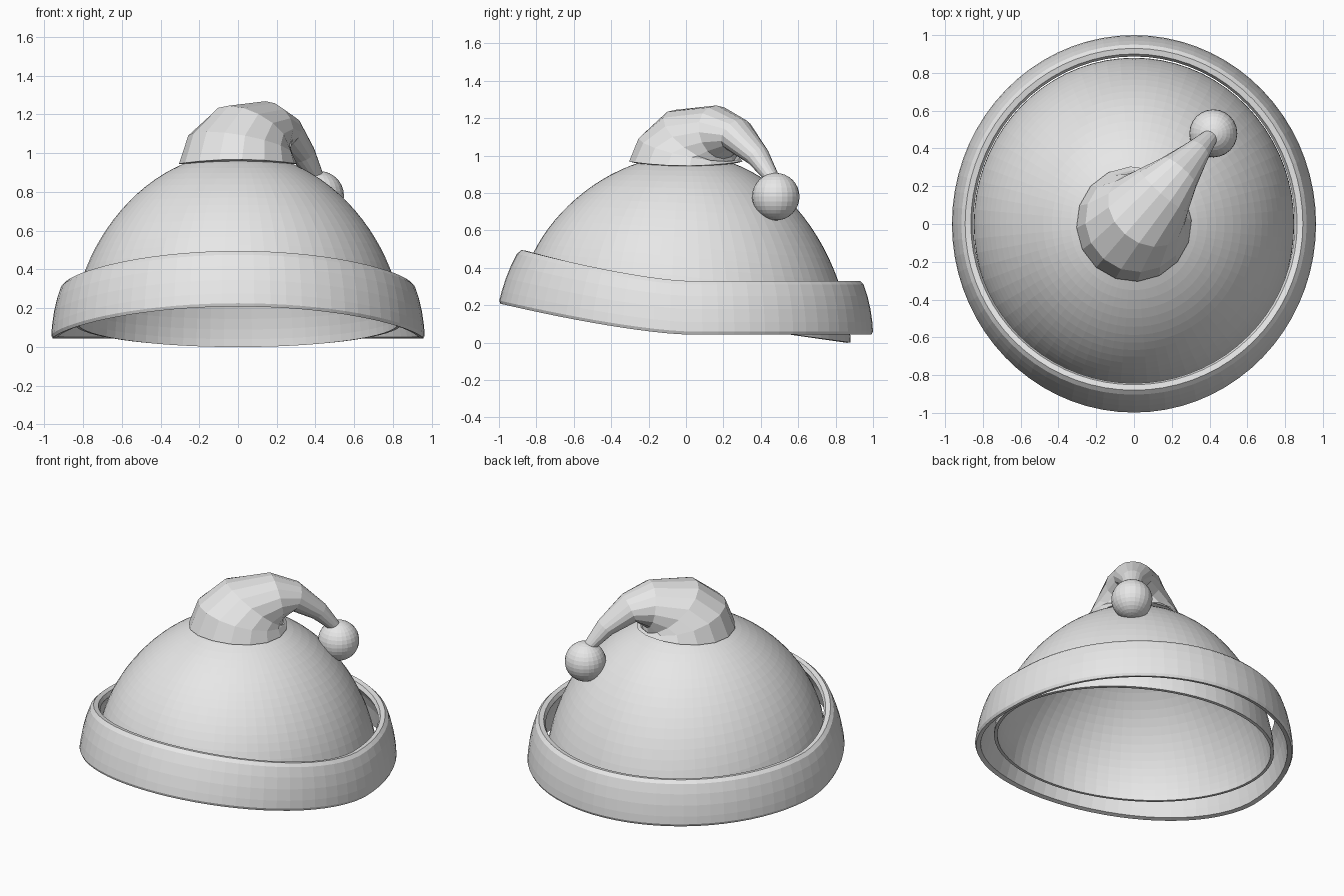
import bpy, bmesh, math
from mathutils import Vector

if "Cube" in bpy.data.objects:
    bpy.data.objects.remove(bpy.data.objects["Cube"])

mat = bpy.data.materials.new("light grey")
mat.diffuse_color = (0.8, 0.8, 0.8, 1)
mat.use_nodes = True
mat.node_tree.nodes["Principled BSDF"].inputs["Base Color"].default_value = mat.diffuse_color


def loft(name, rings, close_rings=False, cap_last=False):
    """Skin a list of closed rings of points with quads."""
    bm = bmesh.new()
    vs = [[bm.verts.new(p) for p in ring] for ring in rings]
    n = len(vs[0])
    pairs = list(zip(vs, vs[1:]))
    if close_rings:
        pairs.append((vs[-1], vs[0]))
    for a, b in pairs:
        for i in range(n):
            j = (i + 1) % n
            bm.faces.new((a[i], a[j], b[j], b[i]))
    if cap_last:
        bm.faces.new(vs[-1])
    bmesh.ops.recalc_face_normals(bm, faces=bm.faces)
    me = bpy.data.meshes.new(name)
    bm.to_mesh(me)
    bm.free()
    me.materials.append(mat)
    ob = bpy.data.objects.new(name, me)
    bpy.context.collection.objects.link(ob)
    return ob


def angles(n):
    return [2 * math.pi * i / n for i in range(n)]


# Dome: squashed half ellipsoid whose open base tilts down to the back
def dome_ring(a):
    r, t = math.cos(a), math.sin(a) ** 1.17
    ring = []
    for th in angles(72):
        y = 0.88 * r * math.sin(th)
        ring.append((0.848 * r * math.cos(th), y, 0.123 + 0.88 * t - 0.14 * y * (1 - t)))
    return ring


dome = loft("hat_dome", [dome_ring(math.radians(3.7 * k)) for k in range(24)], cap_last=True)
shell = dome.modifiers.new("shell", 'SOLIDIFY')
shell.thickness = 0.02
shell.offset = -1

# Brim: hollow band, curling inward at the top and lifted at the front
section = [(-0.008, 0.043), (0, 0.06), (-0.004, 0.11), (-0.014, 0.18), (-0.03, 0.25), (-0.05, 0.31),
           (-0.07, 0.33), (-0.10, 0.325), (-0.113, 0.30), (-0.085, 0.25), (-0.06, 0.18),
           (-0.045, 0.10), (-0.035, 0.05)]


def brim_ring(dr, z):
    ring = []
    for th in angles(72):
        front = max(0.0, -math.sin(th))
        y = (1 + dr) * math.sin(th) + 0.05 * front * (z - 0.05) / 0.28
        ring.append(((0.964 + dr) * math.cos(th), y, z + 0.165 * front ** 1.4))
    return ring


loft("brim", [brim_ring(*p) for p in section], close_rings=True)

# Drooping tip: rings along a bent path (reach, height, in-plane r, side r, tilt)
u = Vector((0.658, 0.753, 0))
v = Vector((-0.753, 0.658, 0))
path = [(0, 0.94, 0.25, 0.25, 0), (0, 0.945, 0.305, 0.305, 0), (0.02, 1.04, 0.275, 0.275, 15),
        (0.10, 1.10, 0.225, 0.225, 40), (0.24, 1.125, 0.145, 0.17, 80), (0.36, 1.11, 0.09, 0.12, 112),
        (0.51, 0.995, 0.06, 0.07, 135), (0.62, 0.87, 0.035, 0.04, 148)]


def tip_ring(s, z, ri, rl, tilt):
    t = math.radians(tilt)
    w = u * -math.cos(t) + Vector((0, 0, math.sin(t)))
    c = u * s + Vector((0, 0, z))
    ring = [c + w * ri * math.cos(a) + v * rl * math.sin(a) for a in angles(16)]
    if tilt == 0:  # the hem rises a little at front and back
        for p in ring:
            p.z += 0.022 * (p.y / 0.3) ** 2
    return ring


loft("drooping_tip", [tip_ring(*p) for p in path], cap_last=True)

# Pompom at the end of the tip
bpy.ops.mesh.primitive_uv_sphere_add(segments=24, ring_count=16, radius=0.127, location=(0.42, 0.48, 0.78))
pom = bpy.context.object
pom.name = "pompom"
pom.data.materials.append(mat)
